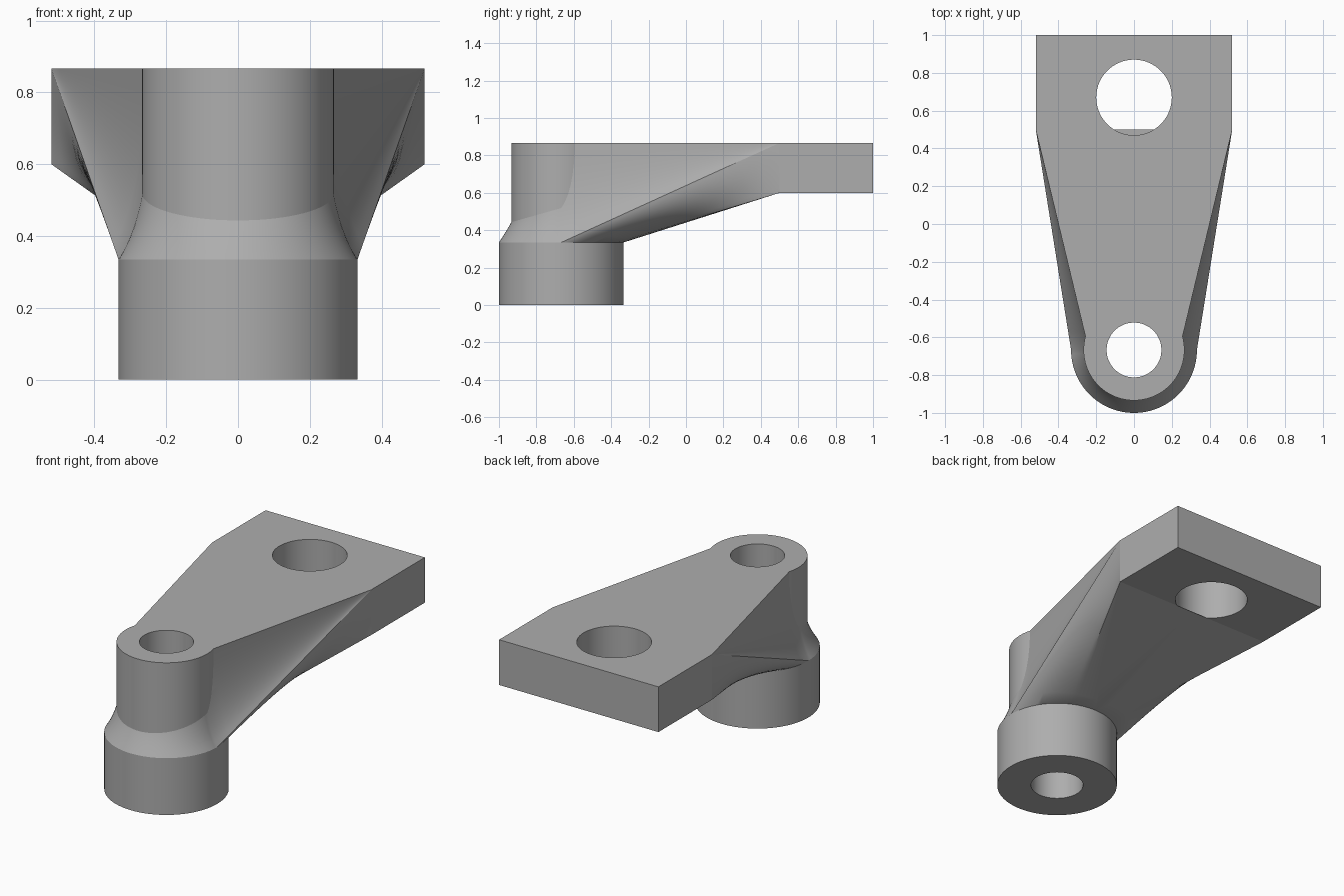
import bpy, bmesh
from math import sin, cos, pi
from mathutils import Vector

if "Cube" in bpy.data.objects:
    bpy.data.objects.remove(bpy.data.objects["Cube"], do_unlink=True)

# Main dimensions
HUB_Y, BORE, BOSS_R, FLANGE_R = -0.667, 0.145, 0.267, 0.333
FLANGE_Z, PLATE_Z, TOP = 0.335, 0.6, 0.867
HALF_W, ARM_Y = 0.52, 0.5
HOLE_Y, HOLE_R = 0.67, 0.2

grey = bpy.data.materials.new("cast_grey")
grey.use_nodes = True
colour = (0.42, 0.42, 0.42, 1)
grey.diffuse_color = colour
grey.node_tree.nodes["Principled BSDF"].inputs["Base Color"].default_value = colour


def add_face(bm, points):
    bm.faces.new([bm.verts.new(p) for p in points])


def add_grid(bm, rows):
    for r, q in zip(rows, rows[1:]):
        for i in range(len(r) - 1):
            add_face(bm, (r[i], r[i + 1], q[i + 1], q[i]))


def finish(bm, name, mirrored=False):
    bmesh.ops.remove_doubles(bm, verts=bm.verts, dist=1e-5)
    if mirrored:
        bmesh.ops.mirror(bm, geom=bm.verts[:] + bm.edges[:] + bm.faces[:],
                         axis='X', merge_dist=1e-4)
        bmesh.ops.remove_doubles(bm, verts=bm.verts, dist=1e-5)
    bmesh.ops.recalc_face_normals(bm, faces=bm.faces)
    mesh = bpy.data.meshes.new(name)
    bm.to_mesh(mesh)
    bm.free()
    obj = bpy.data.objects.new(name, mesh)
    bpy.context.collection.objects.link(obj)
    mesh.materials.append(grey)
    return obj


def select(obj):
    bpy.ops.object.select_all(action='DESELECT')
    obj.select_set(True)
    bpy.context.view_layer.objects.active = obj


def cut_hole(obj, y, radius, z0, z1):
    bpy.ops.mesh.primitive_cylinder_add(vertices=96, radius=radius, depth=z1 - z0,
                                        location=(0, y, (z0 + z1) / 2))
    cutter = bpy.context.object
    cutter.hide_render = True
    mod = obj.modifiers.new("hole", 'BOOLEAN')
    mod.operation, mod.solver, mod.object = 'DIFFERENCE', 'EXACT', cutter
    select(obj)
    bpy.ops.object.modifier_apply(modifier=mod.name)
    bpy.data.objects.remove(cutter, do_unlink=True)


def on_ring(radius, angle, z):
    return Vector((radius * cos(angle), HUB_Y + radius * sin(angle), z))


# Hub: flange and boss turned around a through bore
profile = [(BORE, 0), (FLANGE_R, 0), (FLANGE_R, FLANGE_Z), (BOSS_R, FLANGE_Z),
           (BOSS_R, TOP), (BORE, TOP), (BORE, 0)]
bm = bmesh.new()
add_grid(bm, [[on_ring(r, 2 * pi * i / 96, z) for r, z in profile] for i in range(97)])
hub = finish(bm, "hub")

# Plate: square block at the back
bm = bmesh.new()
bmesh.ops.create_cube(bm, size=1)
for v in bm.verts:
    v.co = (v.co.x * 2 * HALF_W, 0.75 + v.co.y * 0.5,
            (PLATE_Z + TOP) / 2 + v.co.z * (TOP - PLATE_Z))
plate = finish(bm, "plate")
cut_hole(plate, HOLE_Y, HOLE_R, 0.4, 1)

# Arm: half of it is built, then mirrored
bm = bmesh.new()
STEPS, ARC = 12, 24
corner_top = Vector((HALF_W, ARM_Y, TOP))
corner_low = Vector((HALF_W, ARM_Y, PLATE_Z))
centre_top = Vector((0, HUB_Y, TOP))
centre_low = Vector((0, HUB_Y, FLANGE_Z))

# Concave flank between the lower crease and the top edge
crease_end, edge_end = on_ring(FLANGE_R, 0, FLANGE_Z), on_ring(0.24, 0, TOP)
rails = []
for i in range(STEPS + 1):
    t = i / STEPS
    rails.append((corner_top.lerp(crease_end, t), corner_top.lerp(edge_end, t), 0.14 * t))
for i in range(1, ARC + 1):
    a = -pi / 2 * i / ARC
    rails.append((on_ring(FLANGE_R, a, FLANGE_Z), on_ring(0.24, a, TOP + 0.35 * sin(a)), 0.14))
rows = []
for low, high, rise in rails:
    mid = Vector((high.x, high.y, low.z + rise))
    rows.append([low.lerp(mid, s).lerp(mid.lerp(high, s), s)
                 for s in [k / 12 for k in range(13)]])
add_grid(bm, rows)

# Twisted side and underside, ruled from the plate end to the flange rim
rim = [on_ring(FLANGE_R, pi / 2 * i / ARC, FLANGE_Z) for i in range(ARC + 1)]
ends = [corner_top.lerp(corner_low, min(1, i / (0.7 * ARC))) for i in range(ARC + 1)]
rows = [[e.lerp(r, k / STEPS) for k in range(STEPS + 1)] for e, r in zip(ends, rim)]
add_grid(bm, rows)
back_low, back_top = Vector((0, ARM_Y, PLATE_Z)), Vector((0, ARM_Y, TOP))
add_face(bm, rows[-1] + [back_low])

# Plate end, top, and caps hidden in the hub
add_face(bm, ends[:18] + [back_low, back_top])
add_face(bm, [back_top] + [r[1] for r in rails[:STEPS + 1]] + [centre_top])
for p, q in zip(rails[STEPS:], rails[STEPS + 1:]):
    add_face(bm, (p[1], q[1], centre_top))
    add_face(bm, (p[0], q[0], centre_low))
for p, q in zip(rim, rim[1:]):
    add_face(bm, (p, q, centre_low))
arm = finish(bm, "arm", mirrored=True)
cut_hole(arm, HUB_Y, 0.255, 0.1, 1)
cut_hole(arm, HOLE_Y, HOLE_R, PLATE_Z + 0.002, 1)

# Smooth curved surfaces, keep edges sharp
for obj in (hub, plate, arm):
    select(obj)
    bpy.ops.object.shade_smooth_by_angle(angle=0.5)
